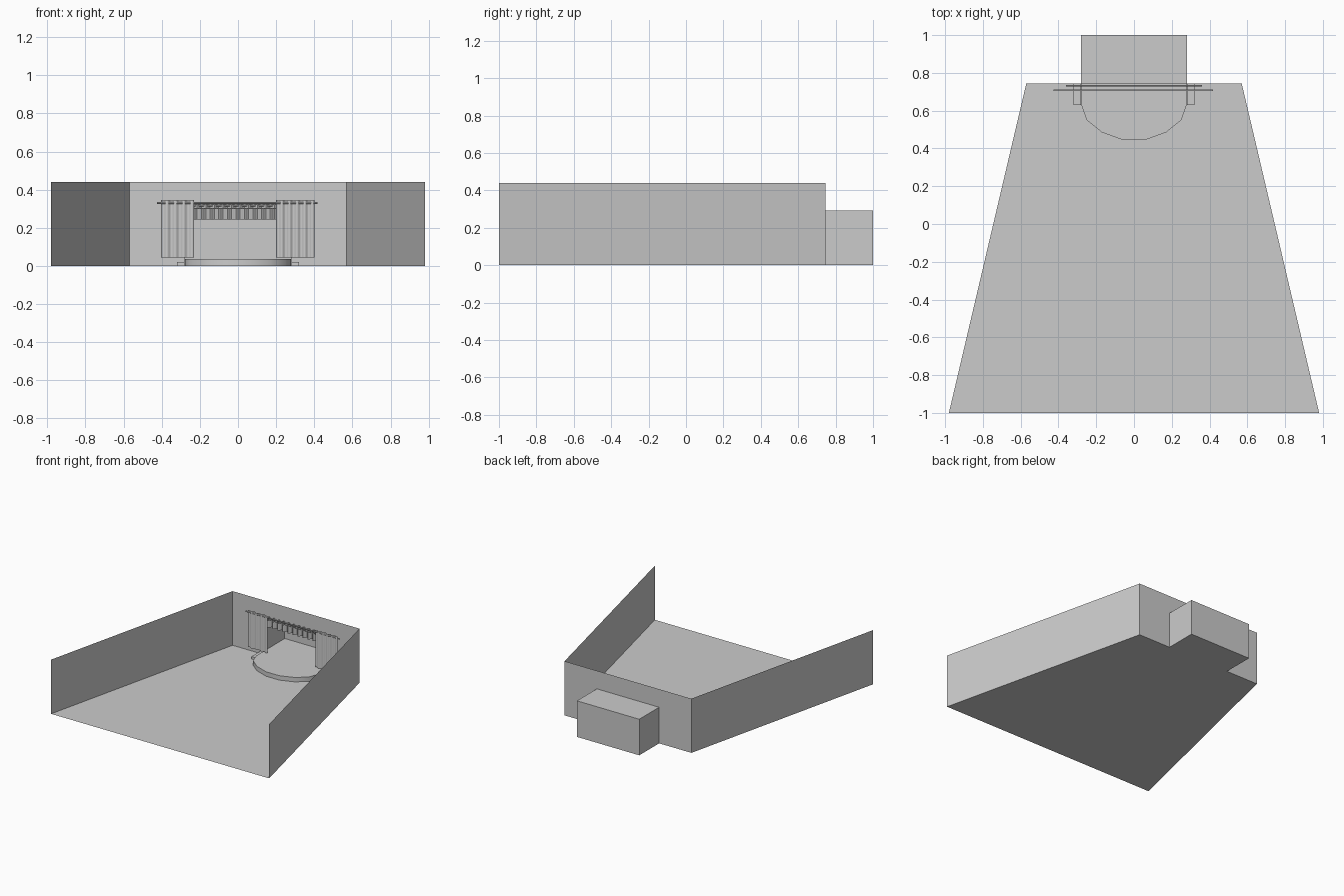
import bpy, bmesh, math

if "Cube" in bpy.data.objects:
    bpy.data.objects.remove(bpy.data.objects["Cube"])

grey = bpy.data.materials.new("light_grey")
grey.use_nodes = True
color = (0.6, 0.6, 0.6, 1)
grey.diffuse_color = color
grey.node_tree.nodes["Principled BSDF"].inputs["Base Color"].default_value = color


def finish(name, bm, smooth=False):
    mesh = bpy.data.meshes.new(name)
    bm.to_mesh(mesh)
    bm.free()
    mesh.materials.append(grey)
    obj = bpy.data.objects.new(name, mesh)
    bpy.context.collection.objects.link(obj)
    if smooth:
        bpy.ops.object.select_all(action='DESELECT')
        obj.select_set(True)
        bpy.context.view_layer.objects.active = obj
        bpy.ops.object.shade_smooth_by_angle(angle=math.radians(50))
    return obj


def sheet(name, faces):
    """Thin surface made of separate polygons."""
    bm = bmesh.new()
    for points in faces:
        bm.faces.new([bm.verts.new(p) for p in points])
    bmesh.ops.remove_doubles(bm, verts=bm.verts, dist=0.0001)
    return finish(name, bm)


def upright(a, b, low, high):
    """Vertical rectangle above the plan line a-b."""
    return [(*a, low), (*b, low), (*b, high), (*a, high)]


def platform(name, outline, height, smooth=False):
    """Plan outline raised from the floor, open underneath."""
    bm = bmesh.new()
    top = [bm.verts.new((x, y, height)) for x, y in outline]
    base = [bm.verts.new((x, y, 0)) for x, y in outline]
    bm.faces.new(top)
    for i in range(len(outline)):
        j = (i + 1) % len(outline)
        bm.faces.new((base[i], base[j], top[j], top[i]))
    bmesh.ops.recalc_face_normals(bm, faces=bm.faces)
    return finish(name, bm, smooth)


def drape(name, x0, x1, y, z0, z1, amplitude, folds, phase=0):
    """Wavy hanging cloth."""
    bm = bmesh.new()
    steps = folds * 8
    previous = None
    for i in range(steps + 1):
        t = i / steps
        x = x0 + (x1 - x0) * t
        yy = y + amplitude * math.sin(t * folds * math.tau + phase)
        pair = [bm.verts.new((x, yy, z)) for z in (z0, z1)]
        if previous:
            bm.faces.new((previous[0], pair[0], pair[1], previous[1]))
        previous = pair
    return finish(name, bm, True)


def rod(name, x0, x1, y, z, radius):
    bm = bmesh.new()
    bmesh.ops.create_cone(bm, cap_ends=True, segments=10, radius1=radius,
                          radius2=radius, depth=x1 - x0)
    for v in bm.verts:
        v.co = ((x0 + x1) / 2 + v.co.z, y + v.co.x, z + v.co.y)
    bmesh.ops.recalc_face_normals(bm, faces=bm.faces)
    return finish(name, bm, True)


# Hall shell, open at the front and above
FRONT, BACK, REAR = -1, 0.745, 1
WIDE, NARROW, ALCOVE = 0.98, 0.57, 0.28
WALL, ROOF = 0.44, 0.293
sheet("hall_floor", [[(-WIDE, FRONT, 0), (WIDE, FRONT, 0),
                      (NARROW, BACK, 0), (-NARROW, BACK, 0)]])
for side, label in ((1, "left"), (-1, "right")):
    sheet(label + "_wall", [upright((side * WIDE, FRONT), (side * NARROW, BACK), 0, WALL)])

# Back wall with the stage opening
sheet("back_wall", [
    upright((-NARROW, BACK), (-ALCOVE, BACK), 0, WALL),
    upright((ALCOVE, BACK), (NARROW, BACK), 0, WALL),
    upright((-ALCOVE, BACK), (ALCOVE, BACK), ROOF, WALL)])

# Stage alcove
sheet("stage_alcove", [
    upright((-ALCOVE, REAR), (-ALCOVE, BACK), 0, ROOF),
    upright((ALCOVE, BACK), (ALCOVE, REAR), 0, ROOF),
    upright((ALCOVE, REAR), (-ALCOVE, REAR), 0, ROOF)]
    + [[(-ALCOVE, BACK, z), (ALCOVE, BACK, z), (ALCOVE, REAR, z), (-ALCOVE, REAR, z)]
       for z in (0, ROOF)])

# Stage with rounded apron
half = [(0.06, 0.445), (0.17, 0.485), (0.25, 0.55), (0.279, 0.63), (0.279, 0.999)]
platform("stage", half + [(-x, y) for x, y in reversed(half)], 0.036, True)

# Side steps
for side, label in ((1, "left"), (-1, "right")):
    platform(label + "_step", [(side * x, y) for x, y in
             ((0.28, 0.63), (0.32, 0.63), (0.32, BACK), (0.28, BACK))], 0.02)

# Curtains, valance and their rods
drape("right_curtain", -0.405, -0.23, 0.708, 0.043, 0.345, 0.006, 4)
drape("left_curtain", 0.2, 0.4, 0.708, 0.043, 0.345, 0.006, 5)
rod("curtain_rod", -0.425, 0.418, 0.708, 0.33, 0.005)
drape("valance", -0.36, 0.36, 0.731, 0.243, 0.302, 0.012, 16)
drape("valance_heading", -0.36, 0.36, 0.731, 0.302, 0.322, 0.012, 16, math.pi)
rod("valance_rod", -0.36, 0.36, 0.731, 0.315, 0.004)
